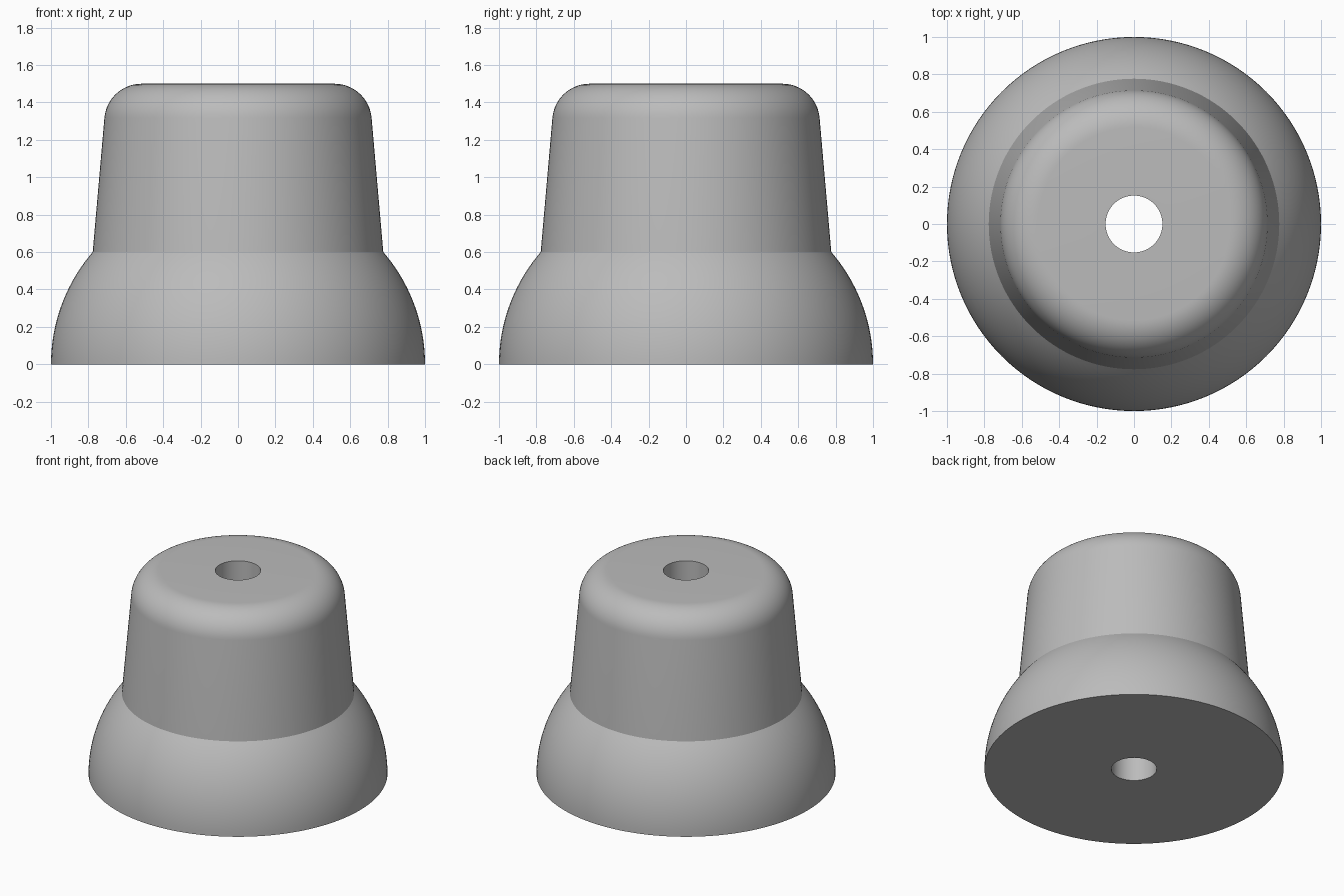
import bpy, bmesh, math

old = bpy.data.objects.get("Cube")
if old:
    bpy.data.objects.remove(old, do_unlink=True)

grey = bpy.data.materials.new("plain grey")
grey.use_nodes = True
colour = (0.5, 0.5, 0.5, 1)
grey.diffuse_color = colour
grey.node_tree.nodes["Principled BSDF"].inputs["Base Color"].default_value = colour

HOLE, HEIGHT, STEP_Z, NECK = 0.152, 1.5, 0.6, 0.777
DRAFT = math.radians(5)


def arc(cx, cz, radius, start, end, steps):
    """Points on a circle in the radius/height plane."""
    angles = [start + (end - start) * i / steps for i in range(steps + 1)]
    return [(cx + radius * math.cos(a), cz + radius * math.sin(a)) for a in angles]


# Flared skirt: arc that starts vertical and meets the neck
skirt_x = 0.082
skirt_r = 1 - skirt_x
skirt = arc(skirt_x, 0, skirt_r, 0, math.asin(STEP_Z / skirt_r), 20)

# Tapered neck ending in a rounded shoulder
fillet = 0.2
fillet_z = HEIGHT - fillet
tangent_z = fillet_z + fillet * math.sin(DRAFT)
tangent_x = NECK - (tangent_z - STEP_Z) * math.tan(DRAFT)
shoulder = arc(tangent_x - fillet * math.cos(DRAFT), fillet_z, fillet,
               DRAFT, math.pi / 2, 16)

# Closed profile, including the through hole
profile = [(HOLE, 0)] + skirt + shoulder + [(HOLE, HEIGHT)]

# Revolve the profile around the vertical axis
bm = bmesh.new()
verts = [bm.verts.new((r, 0, z)) for r, z in profile]
edges = [bm.edges.new((a, b)) for a, b in zip(verts, verts[1:] + verts[:1])]
bmesh.ops.spin(bm, geom=verts + edges, cent=(0, 0, 0), axis=(0, 0, 1),
               angle=math.tau, steps=128, use_merge=True)
bmesh.ops.remove_doubles(bm, verts=bm.verts, dist=0.0001)
bmesh.ops.recalc_face_normals(bm, faces=bm.faces)
mesh = bpy.data.meshes.new("flared_knob")
bm.to_mesh(mesh)
bm.free()
mesh.materials.append(grey)

knob = bpy.data.objects.new("flared_knob", mesh)
bpy.context.collection.objects.link(knob)
bpy.ops.object.select_all(action="DESELECT")
knob.select_set(True)
bpy.context.view_layer.objects.active = knob
bpy.ops.object.shade_smooth_by_angle(angle=math.radians(25))
